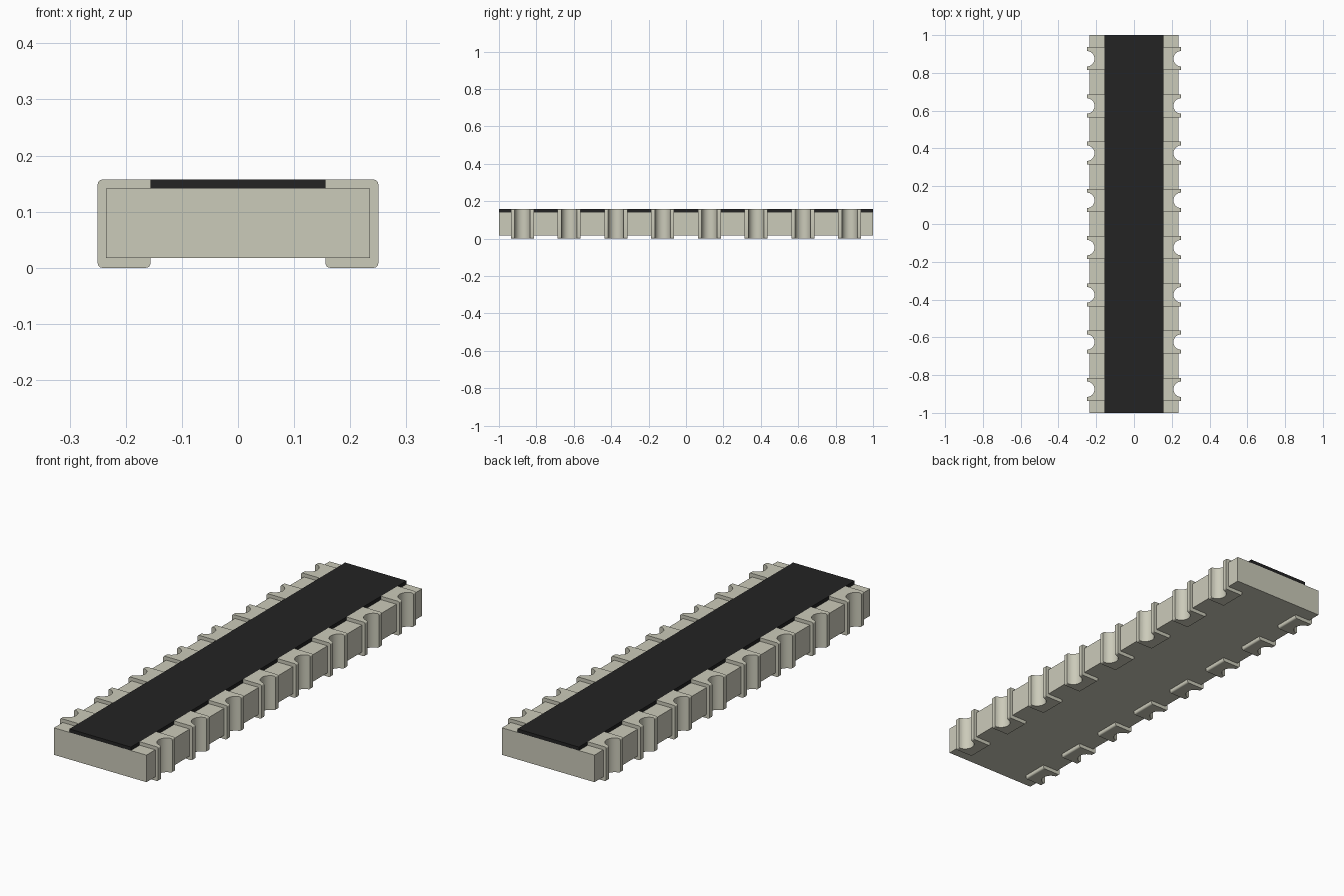
import bpy, bmesh, math
from mathutils import Matrix, Vector

cube = bpy.data.objects.get("Cube")
if cube:
    bpy.data.objects.remove(cube, do_unlink=True)

BODY_X, BODY_Z0, BODY_Z1 = 0.235, 0.017, 0.141
OUT_X, IN_X, TOP_Z = 0.25, 0.156, 0.157
PAD_W, NOTCH_R, ROUND = 0.122, 0.041, 0.008
PAD_Y = [-0.875 + 0.25 * i for i in range(8)]


def material(name, rgb):
    m = bpy.data.materials.new(name)
    m.use_nodes = True
    col = (*rgb, 1)
    m.diffuse_color = col
    bsdf = m.node_tree.nodes["Principled BSDF"]
    bsdf.inputs["Base Color"].default_value = col
    bsdf.inputs["Roughness"].default_value = 0.6
    return m


ceramic = material("warm grey", (0.60, 0.594, 0.49))
black = material("coating black", (0.0175, 0.0175, 0.0175))


def finish(bm, name, mat=None):
    bmesh.ops.recalc_face_normals(bm, faces=bm.faces)
    me = bpy.data.meshes.new(name)
    bm.to_mesh(me)
    bm.free()
    ob = bpy.data.objects.new(name, me)
    bpy.context.collection.objects.link(ob)
    if mat:
        me.materials.append(mat)
    return ob


def box(name, x, y, z0, z1, mat):
    bm = bmesh.new()
    size = Matrix.Diagonal((2 * x, 2 * y, z1 - z0, 1))
    bmesh.ops.create_cube(bm, size=1, matrix=Matrix.Translation((0, 0, (z0 + z1) / 2)) @ size)
    return finish(bm, name, mat)


def rounded(x, z, start):
    """Quarter-circle corner with its centre at x, z."""
    return [(x + ROUND * math.cos(a), z + ROUND * math.sin(a))
            for a in (math.radians(start + 18 * i) for i in range(6))]


# Clip-shaped cross-section of one terminal
profile = [(IN_X, BODY_Z0)]
profile += rounded(IN_X + ROUND, ROUND, 180)
profile += rounded(OUT_X - ROUND, ROUND, 270)
profile += rounded(OUT_X - ROUND, TOP_Z - ROUND, 0)
profile += [(IN_X, TOP_Z), (IN_X, BODY_Z1), (BODY_X, BODY_Z1), (BODY_X, BODY_Z0)]


def terminals(name, side):
    bm = bmesh.new()
    for y in PAD_Y:
        face = bm.faces.new([bm.verts.new((side * x, y - PAD_W / 2, z)) for x, z in profile])
        ext = bmesh.ops.extrude_face_region(bm, geom=[face])
        verts = [v for v in ext["geom"] if isinstance(v, bmesh.types.BMVert)]
        bmesh.ops.translate(bm, verts=verts, vec=Vector((0, PAD_W, 0)))
    return finish(bm, name, ceramic)


# Main parts
body = box("ceramic_body", BODY_X, 1.0, BODY_Z0, BODY_Z1, ceramic)
coating = box("top_coating", IN_X, 1.0, BODY_Z1 - 0.0005, TOP_Z, black)
left = terminals("left_terminals", 1)
right = terminals("right_terminals", -1)

# Round notches cut through terminals and body
bm = bmesh.new()
for side in (-1, 1):
    for y in PAD_Y:
        bmesh.ops.create_cone(bm, cap_ends=True, segments=32, radius1=NOTCH_R, radius2=NOTCH_R,
                              depth=0.4, matrix=Matrix.Translation((side * OUT_X, y, 0.08)))
cutter = finish(bm, "notch_cutter")
cutter.hide_render = True

for ob in (body, left, right):
    bpy.ops.object.select_all(action='DESELECT')
    ob.select_set(True)
    bpy.context.view_layer.objects.active = ob
    mod = ob.modifiers.new("notches", 'BOOLEAN')
    mod.operation = 'DIFFERENCE'
    mod.solver = 'EXACT'
    mod.object = cutter
    bpy.ops.object.modifier_apply(modifier=mod.name)
    bpy.ops.object.shade_smooth_by_angle(angle=math.radians(30))

bpy.data.objects.remove(cutter, do_unlink=True)
